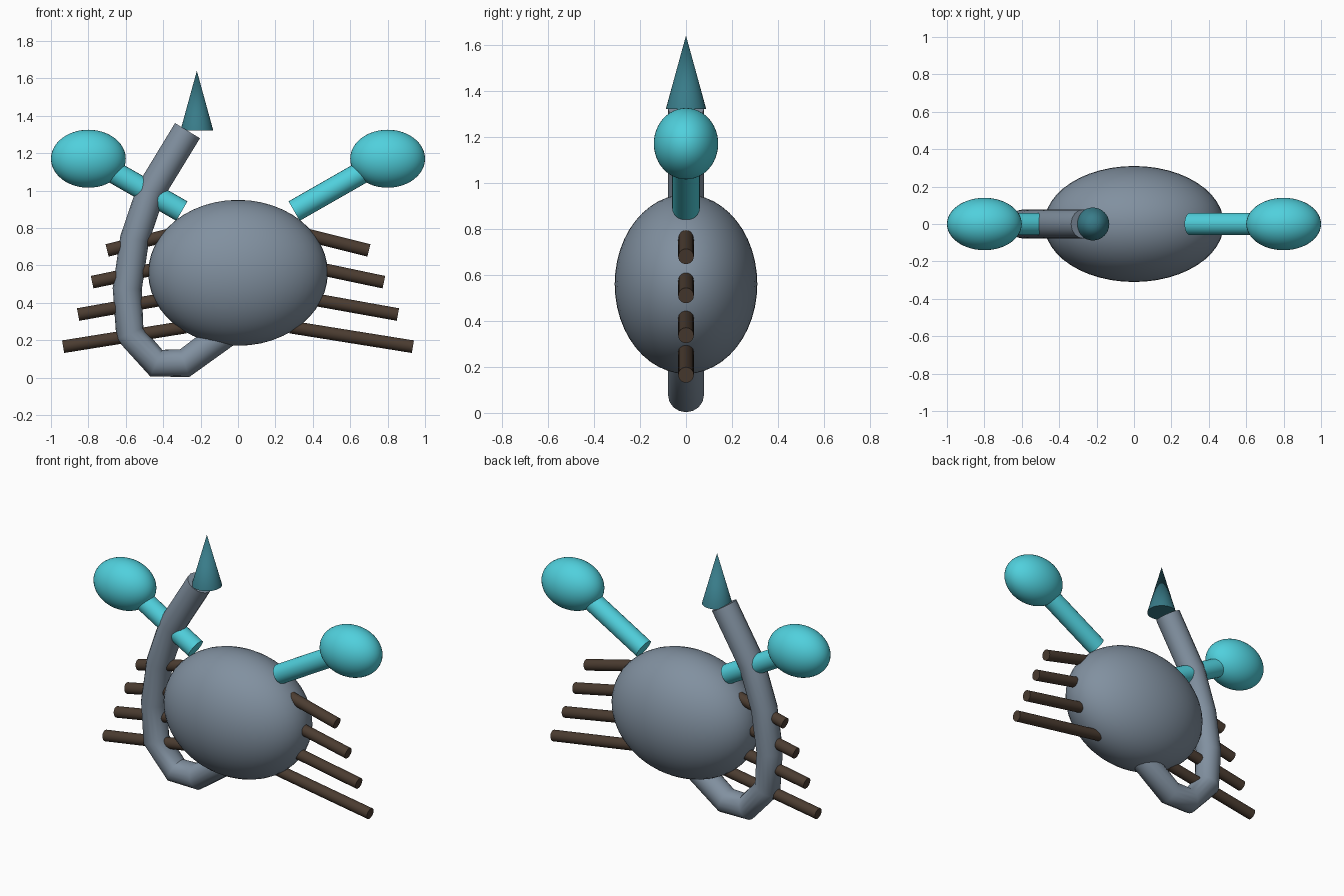
import bpy
from math import radians
from mathutils import Vector

if "Cube" in bpy.data.objects:
    bpy.data.objects.remove(bpy.data.objects["Cube"])


def material(name, rgb):
    m = bpy.data.materials.new(name)
    m.diffuse_color = (*rgb, 1)
    m.use_nodes = True
    m.node_tree.nodes["Principled BSDF"].inputs["Base Color"].default_value = m.diffuse_color
    return m


SHELL = material("slate", (0.22, 0.28, 0.35))
CLAW = material("cyan", (0.08, 0.63, 0.72))
STING = material("teal", (0.04, 0.20, 0.25))
LEG = material("brown", (0.07, 0.045, 0.03))


def finish(name, mat):
    ob = bpy.context.object
    ob.name = name
    ob.data.materials.append(mat)
    bpy.ops.object.shade_smooth_by_angle(angle=radians(40))
    return ob


def ellipsoid(name, centre, radii, mat):
    bpy.ops.mesh.primitive_uv_sphere_add(segments=48, ring_count=24, location=centre)
    bpy.context.object.scale = radii
    bpy.ops.object.transform_apply(location=False, rotation=False, scale=True)
    return finish(name, mat)


def rod(name, a, b, radius, mat):
    a, b = Vector(a), Vector(b)
    bpy.ops.mesh.primitive_cylinder_add(vertices=24, radius=radius, depth=(b - a).length,
                                        location=(a + b) / 2)
    bpy.context.object.rotation_euler = (b - a).to_track_quat('Z', 'Y').to_euler()
    return finish(name, mat)


# Body
ellipsoid("body", (0, 0, 0.56), (0.48, 0.31, 0.39), SHELL)

# Arms, claws and legs on both sides
leg_lines = [((0.28, 0.785), (0.70, 0.68)), ((0.28, 0.615), (0.78, 0.51)),
             ((0.28, 0.44), (0.855, 0.337)), ((0.28, 0.27), (0.935, 0.165))]
for side, s in (("right", 1), ("left", -1)):
    rod(f"{side}_arm", (s * 0.30, 0, 0.89), (s * 0.72, 0, 1.13), 0.06, CLAW)
    ellipsoid(f"{side}_claw", (s * 0.8, 0, 1.17), (0.2, 0.14, 0.155), CLAW)
    for i, ((x0, z0), (x1, z1)) in enumerate(leg_lines, 1):
        rod(f"{side}_leg_{i}", (s * x0, 0, z0), (s * x1, 0, z1), 0.034, LEG)

# Tail: round tube swept along a hooked path
path = [(-0.05, 0.25), (-0.285, 0.077), (-0.437, 0.077), (-0.578, 0.235),
        (-0.592, 0.475), (-0.553, 0.74), (-0.465, 1.0), (-0.27, 1.32)]
curve = bpy.data.curves.new("tail", 'CURVE')
curve.dimensions = '3D'
curve.bevel_depth = 0.078
curve.bevel_resolution = 6
curve.use_fill_caps = True
spline = curve.splines.new('POLY')
spline.points.add(len(path) - 1)
for p, (x, z) in zip(spline.points, path):
    p.co = (x, 0, z, 1)
tail = bpy.data.objects.new("tail", curve)
bpy.context.collection.objects.link(tail)
bpy.ops.object.select_all(action='DESELECT')
tail.select_set(True)
bpy.context.view_layer.objects.active = tail
bpy.ops.object.convert(target='MESH')
finish("tail", SHELL)

# Stinger
bpy.ops.mesh.primitive_cone_add(vertices=32, radius1=0.088, radius2=0, depth=0.32,
                                location=(-0.22, 0, 1.48))
finish("stinger", STING)
